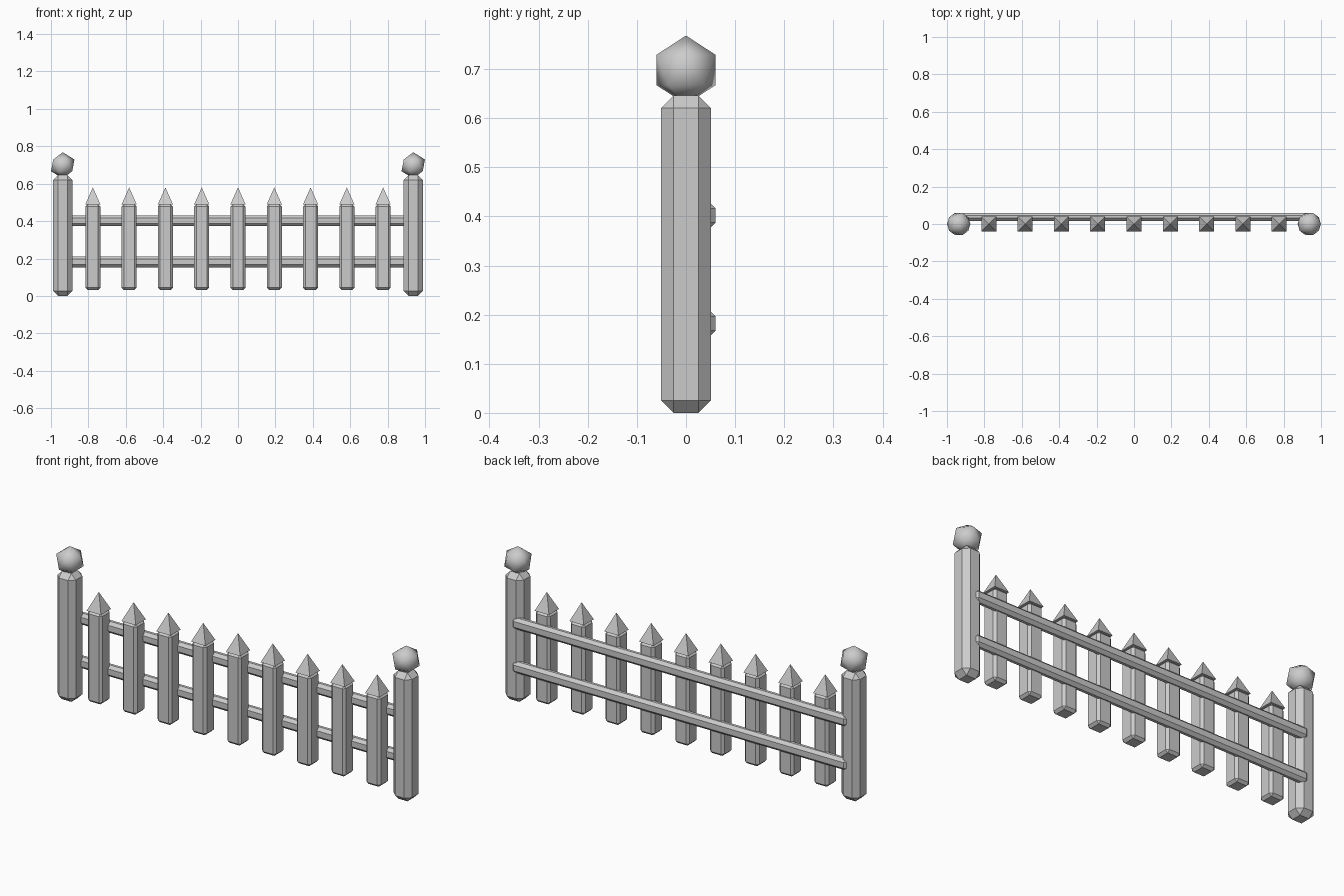
import bpy, bmesh
from math import pi, sqrt

if "Cube" in bpy.data.objects:
    bpy.data.objects.remove(bpy.data.objects["Cube"])

def finish(bm, name, loc, smooth=False):
    me = bpy.data.meshes.new(name)
    bm.normal_update()
    for f in bm.faces:
        f.smooth = smooth
    bm.to_mesh(me)
    bm.free()
    ob = bpy.data.objects.new(name, me)
    ob.location = loc
    bpy.context.collection.objects.link(ob)
    return ob

def chamfered_box(name, lo, hi, chamfer):
    """Box between two corners with every edge cut by a single flat chamfer."""
    bm = bmesh.new()
    bmesh.ops.create_cube(bm, size=1)
    size = [b - a for a, b in zip(lo, hi)]
    bmesh.ops.scale(bm, vec=size, verts=bm.verts)
    bmesh.ops.bevel(bm, geom=bm.edges[:], offset=chamfer, segments=1,
                    affect='EDGES', profile=0.5)
    return finish(bm, name, [(a + b) / 2 for a, b in zip(lo, hi)])

# End posts with faceted ball finials
POST_X = 0.937
for side, sx in (("left", -1), ("right", 1)):
    x = sx * POST_X
    chamfered_box(f"{side}_post", (x - 0.051, -0.051, 0), (x + 0.051, 0.051, 0.646), 0.0255)
    bm = bmesh.new()
    bmesh.ops.create_icosphere(bm, subdivisions=1, radius=0.07)
    finish(bm, f"{side}_post_ball", (x, 0, 0.698), smooth=True)

# Horizontal rails behind the pickets
for name, z in (("lower_rail", 0.182), ("upper_rail", 0.402)):
    chamfered_box(name, (-0.935, 0.017, z - 0.029), (0.935, 0.06, z + 0.029), 0.0145)

# Pickets with pyramid tips
HALF = 0.04
for i in range(9):
    x = (i - 4) * 0.194
    chamfered_box(f"picket_{i + 1}", (x - HALF, -HALF, 0.032), (x + HALF, HALF, 0.49), 0.012)
    bm = bmesh.new()
    bmesh.ops.create_cone(bm, cap_ends=True, segments=4, radius1=HALF * sqrt(2),
                          radius2=0, depth=0.09)
    bmesh.ops.remove_doubles(bm, verts=bm.verts, dist=1e-5)
    tip = finish(bm, f"picket_tip_{i + 1}", (x, 0, 0.535))
    tip.rotation_euler.z = pi / 4
